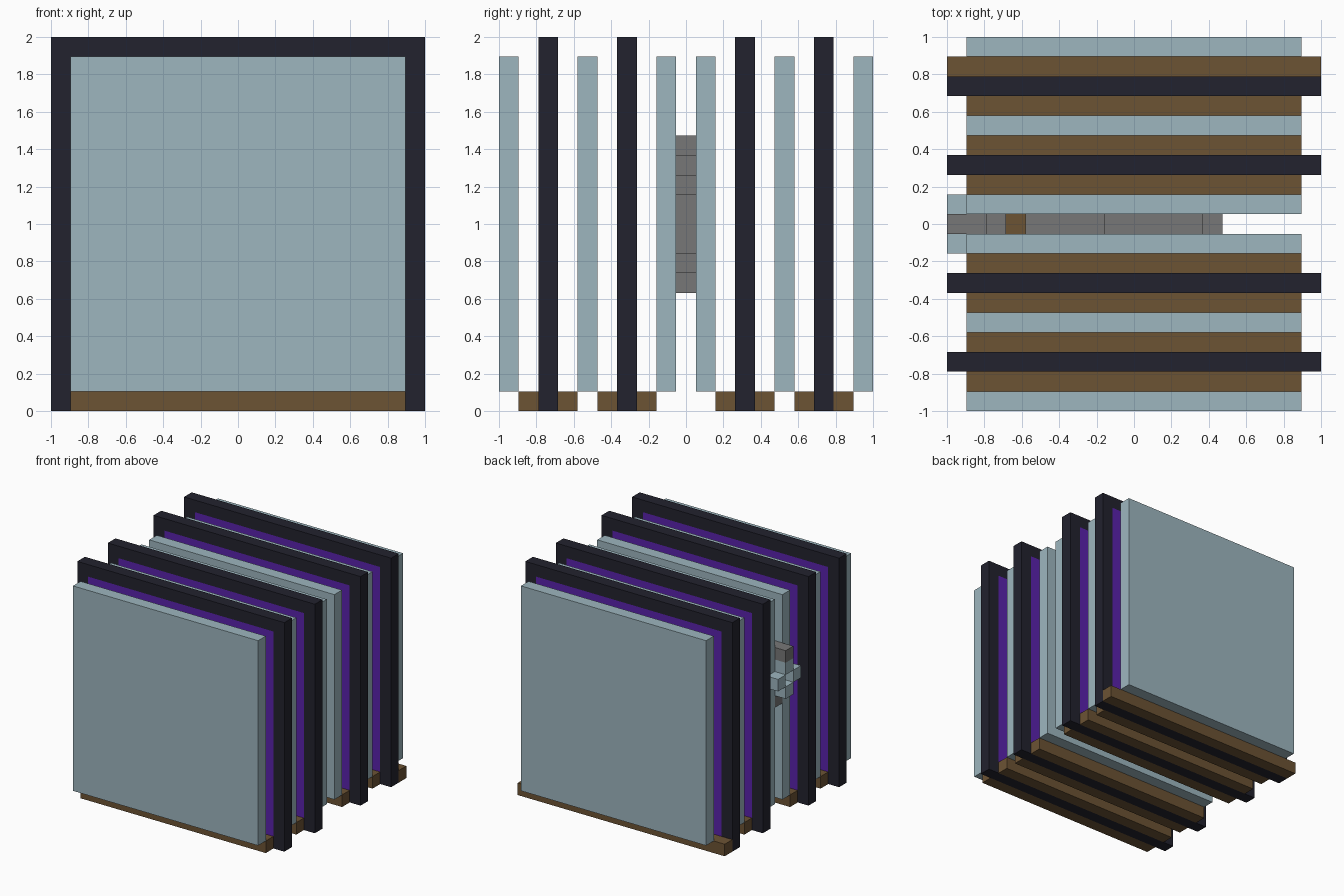
import bpy
import bmesh
from mathutils import Vector

CELLS = 19
U = 2 / CELLS  # one block of the modelling grid

if "Cube" in bpy.data.objects:
    bpy.data.objects.remove(bpy.data.objects["Cube"], do_unlink=True)


def material(name, rgb):
    """Flat material from display values, stored as linear colour."""
    linear = [((c / 255 + 0.055) / 1.055) ** 2.4 for c in rgb] + [1]
    mat = bpy.data.materials.new(name)
    mat.use_nodes = True
    mat.diffuse_color = linear
    mat.node_tree.nodes["Principled BSDF"].inputs["Base Color"].default_value = linear
    return mat


PALE = material("pale_blue", (157, 182, 191))
DARK = material("dark_slate", (34, 34, 46))
WOOD = material("brown", (108, 83, 52))
STONE = material("grey", (119, 119, 119))
VIOLET = material("violet", (90, 34, 172))


def finish(name, bm, mat):
    bmesh.ops.recalc_face_normals(bm, faces=bm.faces)
    mesh = bpy.data.meshes.new(name)
    bm.to_mesh(mesh)
    bm.free()
    mesh.materials.append(mat)
    obj = bpy.data.objects.new(name, mesh)
    bpy.context.collection.objects.link(obj)
    return obj


def box(name, xs, y, zs, mat):
    """Box one block deep, spanning inclusive block ranges in x and z."""
    low = Vector((xs[0], y, zs[0])) * U - Vector((1, 1, 0))
    high = Vector((xs[1] + 1, y + 1, zs[1] + 1)) * U - Vector((1, 1, 0))
    bm = bmesh.new()
    bmesh.ops.create_cube(bm, size=1)
    bmesh.ops.scale(bm, vec=high - low, verts=bm.verts)
    bmesh.ops.translate(bm, vec=(low + high) / 2, verts=bm.verts)
    return finish(name, bm, mat)


def frame(name, y):
    """Square ring, one block wide and deep."""
    bm = bmesh.new()
    y0 = y * U - 1
    corners = [(-1, -1), (1, -1), (1, 1), (-1, 1)]
    outer, inner = [
        [bm.verts.new((x * s, y0, 1 + z * s)) for x, z in corners] for s in (1, 1 - U)
    ]
    faces = []
    for i in range(4):
        j = (i + 1) % 4
        faces.append(bm.faces.new((outer[i], outer[j], inner[j], inner[i])))
    result = bmesh.ops.extrude_face_region(bm, geom=faces, use_keep_orig=True)
    moved = [v for v in result["geom"] if isinstance(v, bmesh.types.BMVert)]
    bmesh.ops.translate(bm, vec=(0, U, 0), verts=moved)
    return finish(name, bm, DARK)


INSIDE = (1, CELLS - 2)

# Upright pale panels
for n, y in enumerate((0, 4, 8, 10, 14, 18)):
    box(f"panel_{n + 1}", INSIDE, y, INSIDE, PALE)

# Dark frames with violet sheets and a brown rail on each side
for n, y in enumerate((2, 6, 12, 16)):
    frame(f"frame_{n + 1}", y)
    box(f"sheet_{n + 1}", INSIDE, y, INSIDE, VIOLET)
    for side, step in (("front", -1), ("back", 1)):
        last = y + step == CELLS - 2
        span = (0, CELLS - 1) if last else INSIDE
        box(f"{side}_rail_{n + 1}", span, y + step, (0, 0), WOOD)

# Stepped grey core in the middle gap
MID = 9
for n, (xs, zs) in enumerate((
    ((0, 1), (13, 13)),
    ((2, 2), (12, 12)),
    ((4, 7), (12, 12)),
    ((4, 12), (11, 11)),
    ((1, 13), (9, 9)),
    ((3, 13), (8, 8)),
    ((4, 13), (10, 10)),
    ((4, 12), (7, 7)),
    ((4, 7), (6, 6)),
)):
    box(f"core_step_{n + 1}", xs, MID, zs, STONE)
box("core_peg", (3, 3), MID, (10, 11), WOOD)

# Pale cross with an open centre at the end of the core
for name, dy, dz in (("upper", 0, 1), ("lower", 0, -1), ("front", -1, 0), ("back", 1, 0)):
    box(f"{name}_cross_arm", (0, 0), MID + dy, (11 + dz, 11 + dz), PALE)
